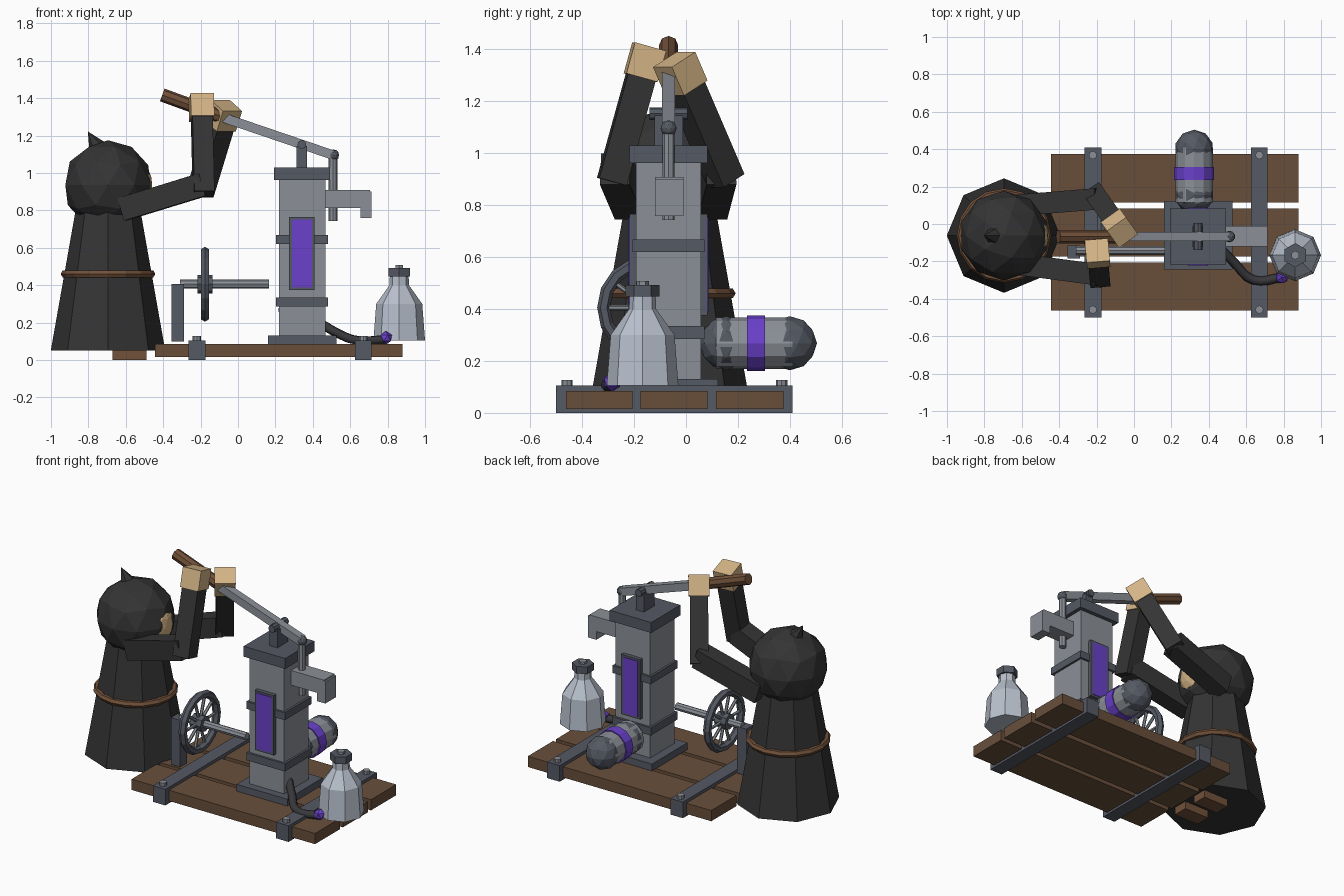
import bpy, bmesh, math
from mathutils import Vector, Matrix

if "Cube" in bpy.data.objects:
    bpy.data.objects.remove(bpy.data.objects["Cube"])


def mat(name, rgb):
    m = bpy.data.materials.new(name)
    m.diffuse_color = (*rgb, 1)
    m.use_nodes = True
    m.node_tree.nodes["Principled BSDF"].inputs["Base Color"].default_value = m.diffuse_color
    return m


CLOTH = mat("black_cloth", (0.034, 0.034, 0.034))
WOOD = mat("wood", (0.14, 0.078, 0.044))
ROPE = mat("rope_brown", (0.165, 0.082, 0.042))
SKIN = mat("tan_skin", (0.66, 0.46, 0.24))
DARK = mat("dark_metal", (0.09, 0.1, 0.125))
GREY = mat("grey_metal", (0.26, 0.28, 0.31))
LIGHT = mat("pale_metal", (0.48, 0.53, 0.61))
PURPLE = mat("purple", (0.145, 0.052, 0.60))
RUBBER = mat("black_rubber", (0.04, 0.04, 0.045))


def finish(name, bm, m, matrix=Matrix()):
    bmesh.ops.recalc_face_normals(bm, faces=bm.faces)
    me = bpy.data.meshes.new(name)
    bm.to_mesh(me)
    bm.free()
    me.materials.append(m)
    ob = bpy.data.objects.new(name, me)
    ob.matrix_world = matrix
    bpy.context.collection.objects.link(ob)
    return ob


def box(name, x, y, z, m):
    bm = bmesh.new()
    bmesh.ops.create_cube(bm, size=1)
    for v in bm.verts:
        v.co = [r[0] + (c + 0.5) * (r[1] - r[0]) for c, r in zip(v.co, (x, y, z))]
    return finish(name, bm, m)


def frame(a, b, axis='Z'):
    """Matrix at the middle of a-b with the given axis along it."""
    a, b = Vector(a), Vector(b)
    q = (b - a).to_track_quat(axis, 'Y' if axis == 'Z' else 'Z')
    return Matrix.Translation((a + b) / 2) @ q.to_matrix().to_4x4(), (b - a).length


def beam(name, a, b, w, h, m, axis='Z'):
    mx, l = frame(a, b, axis)
    bm = bmesh.new()
    bmesh.ops.create_cube(bm, size=1)
    s = (w, h, l) if axis == 'Z' else (l, w, h)
    bmesh.ops.scale(bm, vec=s, verts=bm.verts)
    return finish(name, bm, m, mx)


def rod(name, a, b, r, m, n=8, r2=None):
    mx, l = frame(a, b)
    bm = bmesh.new()
    bmesh.ops.create_cone(bm, cap_ends=True, segments=n, radius1=r,
                          radius2=r if r2 is None else r2, depth=l)
    return finish(name, bm, m, mx)


def ball(name, c, r, m, sub=2, scale=(1, 1, 1)):
    bm = bmesh.new()
    bmesh.ops.create_icosphere(bm, subdivisions=sub, radius=r)
    bmesh.ops.scale(bm, vec=scale, verts=bm.verts)
    return finish(name, bm, m, Matrix.Translation(c))


def lathe(name, c, profile, m, n=8):
    bm = bmesh.new()
    rings = [[bm.verts.new((r * math.cos(2 * math.pi * i / n),
                            r * math.sin(2 * math.pi * i / n), z)) for i in range(n)]
             for r, z in profile]
    for p, q in zip(rings, rings[1:]):
        for i in range(n):
            j = (i + 1) % n
            bm.faces.new((p[i], p[j], q[j], q[i]))
    bm.faces.new(rings[0])
    bm.faces.new(rings[-1])
    return finish(name, bm, m, Matrix.Translation(c))


def ring(name, c, R, r, m, n, k=6, rot=(0, 0, 0)):
    bpy.ops.mesh.primitive_torus_add(major_radius=R, minor_radius=r, major_segments=n,
                                     minor_segments=k, location=c, rotation=rot)
    ob = bpy.context.object
    ob.name = name
    ob.data.materials.append(m)
    return ob


# Plank base with two straps and bolts
for y in ((-0.462, -0.205), (-0.175, 0.082), (0.115, 0.375)):
    box("plank", (-0.445, 0.88), y, (0.015, 0.085), WOOD)
for x in (-0.22, 0.67):
    box("strap", (x - 0.045, x + 0.045), (-0.5, 0.41), (0, 0.105), DARK)
    for y in (-0.458, 0.368):
        rod("strap_bolt", (x, y, 0.1), (x, y, 0.127), 0.022, GREY)

# Pump column: foot, shaft, bands, cap
CX, CY = 0.343, -0.067


def block(name, h, z, m, cy=CY):
    box(name, (CX - h, CX + h), (cy - h, cy + h), z, m)


block("column_foot", 0.183, (0.085, 0.13), DARK, -0.06)
block("column", 0.125, (0.13, 0.97), GREY)
block("lower_band", 0.139, (0.285, 0.335), DARK)
block("upper_band", 0.139, (0.62, 0.668), DARK)
block("column_cap", 0.15, (0.962, 1.03), DARK)

# Framed purple windows front and back
for s in (-1, 1):
    f = CY + s * 0.125
    box("window_frame", (0.273, 0.41), sorted((f, f + s * 0.025)), (0.375, 0.765), DARK)
    box("window_glass", (0.288, 0.395), sorted((f + s * 0.02, f + s * 0.029)), (0.388, 0.752), PURPLE)

# Spout
box("spout", (0.465, 0.705), (-0.12, -0.01), (0.812, 0.908), GREY)
box("spout_lip", (0.655, 0.715), (-0.12, -0.01), (0.758, 0.9), GREY)

# Lever, pivot and plunger
box("pivot_bracket", (0.312, 0.37), (-0.122, -0.012), (1.02, 1.145), DARK)
rod("pivot_pin", (0.341, -0.14, 1.152), (0.341, 0.005, 1.152), 0.024, DARK)
beam("lever_bar", (-0.15, CY, 1.32), (0.51, CY, 1.095), 0.05, 0.05, GREY, 'X')
rod("lever_grip", (-0.405, CY, 1.417), (-0.09, CY, 1.302), 0.036, ROPE)
rod("plunger_rod", (0.508, CY, 0.742), (0.508, CY, 1.095), 0.023, GREY)
ball("lever_joint", (0.51, CY, 1.095), 0.031, DARK)

# Handwheel on its shaft and post
WX, WY, WZ = -0.177, -0.142, 0.405
box("wheel_post", (-0.355, -0.288), (-0.185, -0.115), (0.1, 0.405), DARK)
rod("wheel_shaft", (-0.31, WY, WZ), (0.165, WY, WZ), 0.024, GREY)
rod("wheel_hub", (WX - 0.04, WY, WZ), (WX + 0.04, WY, WZ), 0.05, DARK)
ring("wheel_rim", (WX, WY, WZ), 0.175, 0.025, DARK, 16, 6, (0, math.pi / 2, 0))
for i in range(10):
    a = math.tau * i / 10
    rod("wheel_spoke", (WX, WY, WZ),
        (WX, WY + 0.17 * math.cos(a), WZ + 0.17 * math.sin(a)), 0.01, GREY, 6)

# Pressure tank behind the column
TX, TZ = 0.322, 0.268
rod("tank", (TX, 0.115, TZ), (TX, 0.41, TZ), 0.1, GREY, 12)
rod("tank_band", (TX, 0.235, TZ), (TX, 0.305, TZ), 0.107, PURPLE, 12)
for y in (0.155, 0.4):
    ball("tank_end", (TX, y, TZ), 0.104, DARK)

# Bottle with cap
B = (0.862, -0.167, 0)
lathe("bottle", B, [(0.138, 0.105), (0.123, 0.3), (0.052, 0.4), (0.05, 0.46)], LIGHT)
rod("bottle_cap", (B[0], B[1], 0.447), (B[0], B[1], 0.493), 0.065, DARK, 6)
rod("bottle_knob", (B[0], B[1], 0.49), (B[0], B[1], 0.508), 0.024, GREY, 6)

# Hose and purple valve
cu = bpy.data.curves.new("hose", 'CURVE')
cu.dimensions = '3D'
cu.bevel_depth = 0.025
cu.bevel_resolution = 1
cu.resolution_u = 4
sp = cu.splines.new('BEZIER')
pts = [(0.45, -0.12, 0.19), (0.53, -0.2, 0.145), (0.64, -0.3, 0.105), (0.79, -0.285, 0.11)]
sp.bezier_points.add(len(pts) - 1)
for p, c in zip(sp.bezier_points, pts):
    p.co = c
    p.handle_left_type = p.handle_right_type = 'AUTO'
cu.use_fill_caps = True
cu.materials.append(RUBBER)
bpy.context.collection.objects.link(bpy.data.objects.new("hose", cu))
ball("valve", (0.79, -0.285, 0.118), 0.037, PURPLE, 1)

# Hooded figure: robe, belt, head, face, hood tip, feet
FX, FY = -0.695, -0.062
lathe("robe", (FX, FY, 0), [(0.306, 0.05), (0.168, 0.83)], CLOTH)
ring("rope_belt", (FX, FY, 0.46), 0.232, 0.021, ROPE, 16)
ball("hood", (FX, FY, 0.935), 0.24, CLOTH)
ball("face", (-0.505, FY, 0.925), 0.1, SKIN, 2, (0.48, 0.95, 1.1))
rod("hood_tip", (-0.735, FY, 1.11), (-0.803, FY, 1.222), 0.065, CLOTH, 6, 0)
for y in (-0.15, 0.03):
    box("foot", (-0.67, -0.49), (y - 0.05, y + 0.05), (0, 0.055), ROPE)

# Bent arms with hands on the lever grip
arms = [((-0.62, -0.215, 0.805), (-0.185, -0.272, 0.938), (-0.195, -0.158, 1.35)),
        ((-0.62, 0.1, 0.805), (-0.19, 0.135, 0.938), (-0.078, -0.022, 1.305))]
for shoulder, elbow, hand in arms:
    beam("upper_arm", shoulder, elbow, 0.115, 0.125, CLOTH, 'X')
    e, h = Vector(elbow), Vector(hand)
    d = (h - e).normalized()
    beam("forearm", e - d * 0.05, h, 0.108, 0.11, CLOTH)
    beam("hand", h - d * 0.062, h + d * 0.062, 0.125, 0.125, SKIN)
